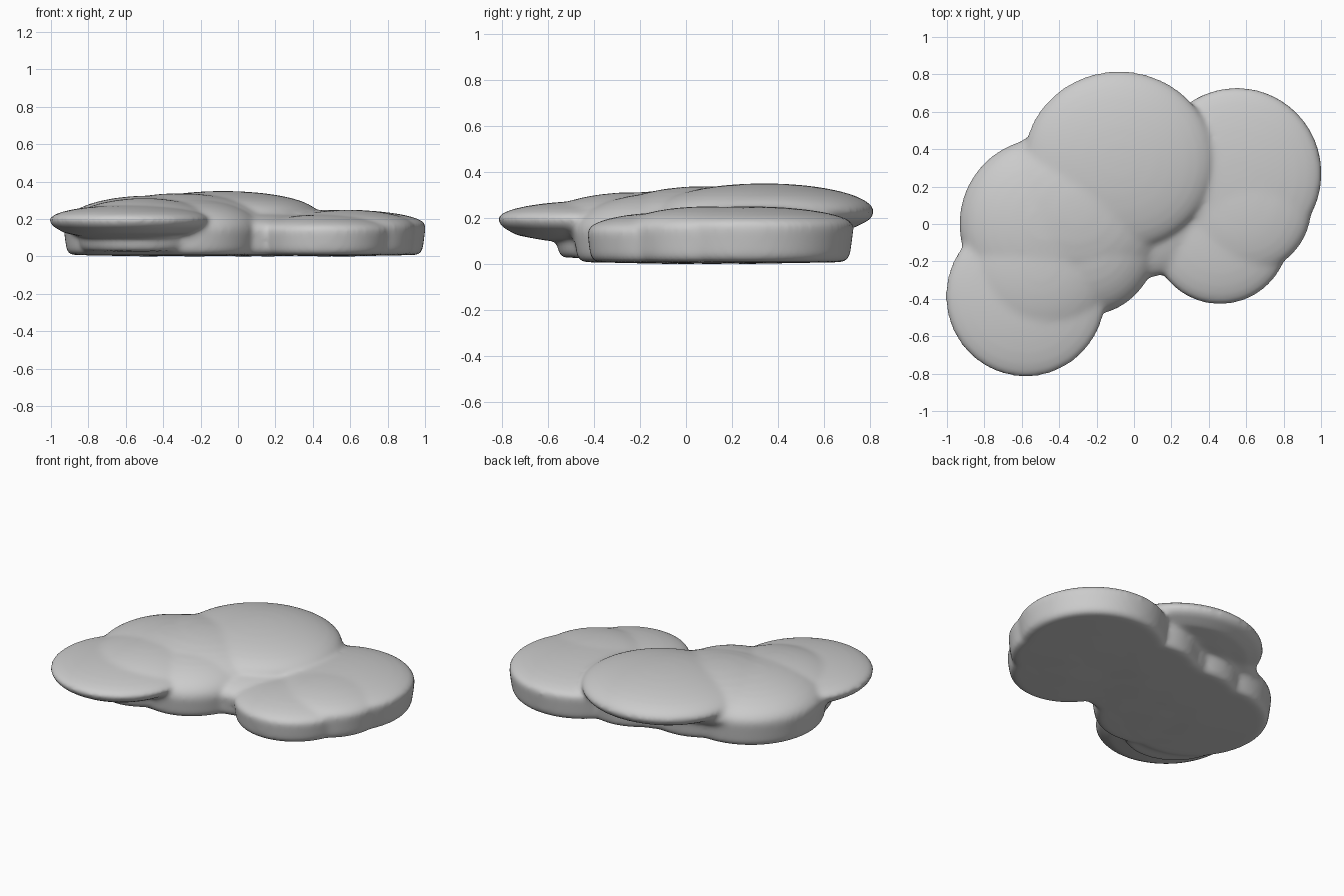
import bpy, bmesh, math

if "Cube" in bpy.data.objects:
    bpy.data.objects.remove(bpy.data.objects["Cube"])

SEG = 64


def dome(rim, top):
    """Quarter-ellipse cap from the rim up to the centre."""
    return [(math.cos(math.pi / 2 * i / 8), rim + (top - rim) * math.sin(math.pi / 2 * i / 8))
            for i in range(1, 9)]


def rim_profile(bottom, rim, top):
    """Flat-based pad: flared wall with a domed top, radius runs 0..1."""
    return [(0.0, bottom), (0.91, bottom + 0.008), (0.96, bottom + 0.03), (1.0, rim)] + dome(rim, top)


def lens_profile(bottom, rim, top):
    """Overhanging pad: thin rim, shallow underside and domed top."""
    d = rim - bottom
    return [(0.0, bottom), (0.5, bottom), (0.8, bottom + 0.25 * d),
            (0.96, bottom + 0.65 * d), (1.0, rim)] + dome(rim, top)


def add_lobe(bm, x, y, rx, ry, profile):
    """Revolve a profile into an elliptical closed lobe."""
    lo = bm.verts.new((x, y, profile[0][1]))
    hi = bm.verts.new((x, y, profile[-1][1]))
    rings = []
    for r, z in profile[1:-1]:
        rings.append([bm.verts.new((x + rx * r * math.cos(2 * math.pi * k / SEG),
                                    y + ry * r * math.sin(2 * math.pi * k / SEG), z))
                      for k in range(SEG)])
    for k in range(SEG):
        n = (k + 1) % SEG
        bm.faces.new((lo, rings[0][n], rings[0][k]))
        bm.faces.new((hi, rings[-1][k], rings[-1][n]))
        for a, b in zip(rings, rings[1:]):
            bm.faces.new((a[k], a[n], b[n], b[k]))


bm = bmesh.new()

# lower layer, right pad
add_lobe(bm, 0.55, 0.27, 0.455, 0.46, rim_profile(0.0, 0.165, 0.25))
add_lobe(bm, 0.59, 0.09, 0.36, 0.36, rim_profile(0.0, 0.155, 0.25))
add_lobe(bm, 0.46, -0.06, 0.37, 0.37, rim_profile(0.0, 0.14, 0.225))
# lower layer, left pad
add_lobe(bm, -0.48, 0.0, 0.455, 0.46, rim_profile(0.0, 0.165, 0.325))
add_lobe(bm, -0.25, -0.08, 0.38, 0.41, rim_profile(0.0, 0.14, 0.31))
# lower layer, bridge between the pads
add_lobe(bm, 0.03, 0.13, 0.42, 0.42, rim_profile(0.0, 0.14, 0.25))
add_lobe(bm, 0.16, 0.25, 0.36, 0.36, rim_profile(0.0, 0.14, 0.25))
add_lobe(bm, -0.22, 0.1, 0.42, 0.42, rim_profile(0.0, 0.14, 0.25))

# upper layer: back pad, front left pad and the swelling that joins them
add_lobe(bm, -0.08, 0.34, 0.51, 0.48, lens_profile(0.13, 0.225, 0.35))
add_lobe(bm, -0.58, -0.385, 0.43, 0.435, lens_profile(0.10, 0.195, 0.275))
add_lobe(bm, -0.5, -0.22, 0.40, 0.42, lens_profile(0.10, 0.17, 0.312))
add_lobe(bm, -0.31, 0.08, 0.49, 0.46, lens_profile(0.10, 0.17, 0.338))

# sloping support under the front left pad
add_lobe(bm, -0.52, -0.22, 0.34, 0.35, rim_profile(0.02, 0.15, 0.28))

mesh = bpy.data.meshes.new("layered_slab")
bm.normal_update()
bm.to_mesh(mesh)
bm.free()
slab = bpy.data.objects.new("layered_slab", mesh)
bpy.context.collection.objects.link(slab)

# fuse the lobes into one soft surface
remesh = slab.modifiers.new("fuse", "REMESH")
remesh.mode = "VOXEL"
remesh.voxel_size = 0.014
remesh.use_smooth_shade = True
smooth = slab.modifiers.new("soften", "SMOOTH")
smooth.factor = 0.5
smooth.iterations = 16
